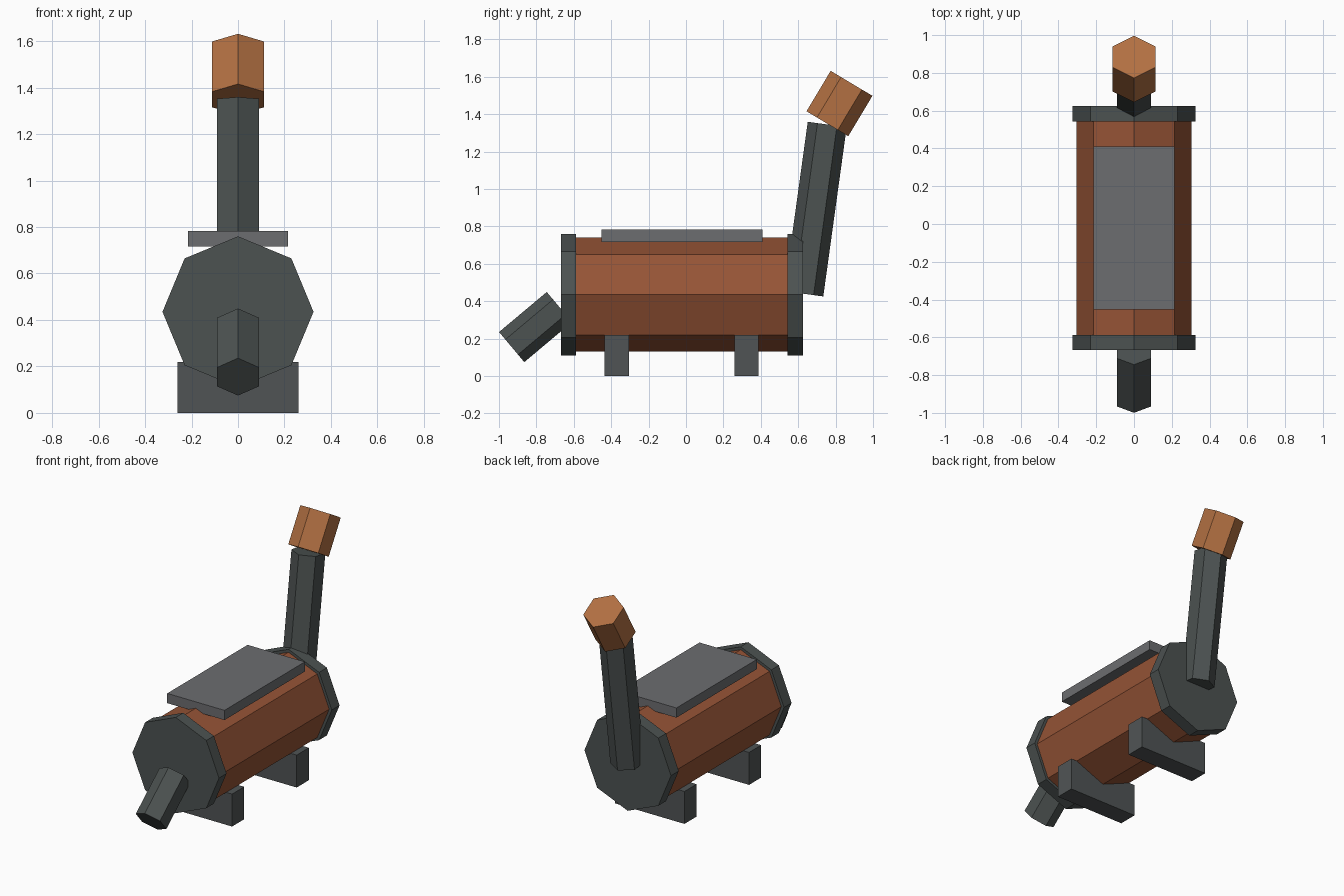
import bpy, math
from mathutils import Vector

if "Cube" in bpy.data.objects:
    bpy.data.objects.remove(bpy.data.objects["Cube"])


def material(name, srgb):
    m = bpy.data.materials.new(name)
    lin = [((c / 255 + 0.055) / 1.055) ** 2.4 for c in srgb]
    m.diffuse_color = (*lin, 1)
    m.use_nodes = True
    m.node_tree.nodes["Principled BSDF"].inputs["Base Color"].default_value = m.diffuse_color
    return m


IRON = material("dark iron", (76, 82, 81))
FOOT = material("foot grey", (80, 84, 85))
RUST = material("rust brown", (150, 84, 54))
COPPER = material("copper orange", (178, 112, 66))
PLATE = material("plate grey", (108, 109, 112))


def finish(name, mat):
    ob = bpy.context.object
    ob.name = name
    ob.data.materials.append(mat)
    return ob


def prism(name, sides, radius, start, end, mat):
    """Flat-sided rod between two (y, z) points, one corner edge in the x = 0 plane."""
    a, b = Vector((0, *start)), Vector((0, *end))
    d = b - a
    bpy.ops.mesh.primitive_cylinder_add(
        vertices=sides, radius=radius, depth=d.length, location=(a + b) / 2,
        rotation=(math.atan2(-d.y, d.z), 0, 0))
    return finish(name, mat)


def box(name, x, y, z, mat):
    bpy.ops.mesh.primitive_cube_add(
        size=1, location=[(p[0] + p[1]) / 2 for p in (x, y, z)])
    bpy.context.object.scale = [p[1] - p[0] for p in (x, y, z)]
    return finish(name, mat)


# Barrel with a flange at each end
AXIS = 0.435
prism("barrel", 8, 0.305, (-0.60, AXIS), (0.56, AXIS), RUST)
prism("front_flange", 8, 0.325, (-0.668, AXIS), (-0.587, AXIS), IRON)
prism("rear_flange", 8, 0.325, (0.542, AXIS), (0.625, AXIS), IRON)

# Spout, chimney and its tilted cap
prism("spout", 6, 0.105, (-0.932, 0.155), (-0.677, 0.369), IRON)
prism("chimney", 6, 0.105, (0.63, 0.44), (0.755, 1.345), IRON)
prism("chimney_cap", 6, 0.13, (0.756, 1.349), (0.885, 1.565), COPPER)

# Top plate and cross feet
box("top_plate", (-0.215, 0.215), (-0.452, 0.41), (0.717, 0.783), PLATE)
for name, y in (("front_foot", -0.37), ("rear_foot", 0.323)):
    box(name, (-0.26, 0.26), (y - 0.065, y + 0.065), (0, 0.22), FOOT)
